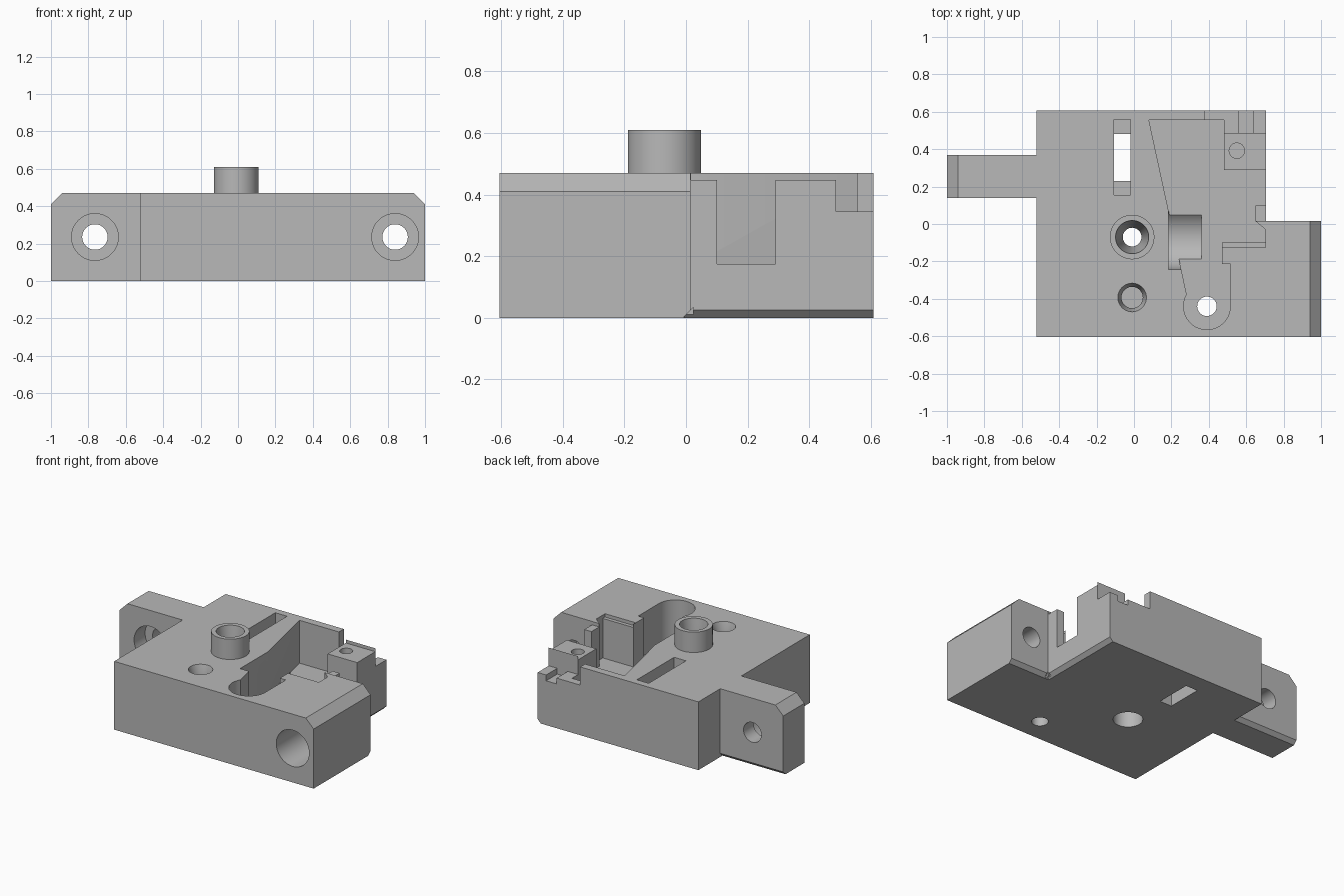
import bpy, bmesh, math
from mathutils import Matrix, Vector

old = bpy.data.objects.get("Cube")
if old:
    bpy.data.objects.remove(old)

grey = bpy.data.materials.new("grey plastic")
grey.use_nodes = True
COLOR = (0.48, 0.48, 0.48, 1)
grey.diffuse_color = COLOR
grey.node_tree.nodes["Principled BSDF"].inputs["Base Color"].default_value = COLOR


def finish(bm, name):
    bmesh.ops.recalc_face_normals(bm, faces=bm.faces)
    mesh = bpy.data.meshes.new(name)
    bm.to_mesh(mesh)
    bm.free()
    ob = bpy.data.objects.new(name, mesh)
    bpy.context.collection.objects.link(ob)
    mesh.materials.append(grey)
    return ob


def prism(name, points, lo, hi, axis="z"):
    """Extrude a 2D outline along an axis; the outline uses the other two axes in order."""
    place = {"x": lambda a, b: (lo, a, b),
             "y": lambda a, b: (a, lo, b),
             "z": lambda a, b: (a, b, lo)}[axis]
    step = Vector([hi - lo if axis == c else 0 for c in "xyz"])
    bm = bmesh.new()
    face = bm.faces.new([bm.verts.new(place(a, b)) for a, b in points])
    grown = bmesh.ops.extrude_face_region(bm, geom=[face])["geom"]
    bmesh.ops.translate(bm, vec=step, verts=[g for g in grown if isinstance(g, bmesh.types.BMVert)])
    return finish(bm, name)


def box(name, x0, x1, y0, y1, z0, z1):
    return prism(name, [(x0, y0), (x1, y0), (x1, y1), (x0, y1)], z0, z1)


def rod(name, center, r, lo, hi, axis="z", r_top=None):
    """Cylinder or cone along an axis; center gives the other two coordinates in order."""
    bm = bmesh.new()
    bmesh.ops.create_cone(bm, cap_ends=True, segments=48, radius1=r,
                          radius2=r if r_top is None else r_top, depth=hi - lo)
    mid, (a, b) = (lo + hi) / 2, center
    turn = {"x": Matrix.Rotation(math.pi / 2, 4, "Y"),
            "y": Matrix.Rotation(-math.pi / 2, 4, "X"), "z": Matrix()}[axis]
    spot = {"x": (mid, a, b), "y": (a, mid, b), "z": (a, b, mid)}[axis]
    bm.transform(Matrix.Translation(spot) @ turn)
    return finish(bm, name)


# Block with two mounting ears
TOP = 0.47
body = prism("mounting_block", [
    (-0.52, -0.605), (1, -0.605), (1, 0.015), (0.705, 0.015), (0.705, 0.608), (-0.52, 0.608),
    (-0.52, 0.37), (-1, 0.37), (-1, 0.14), (-0.52, 0.14)], 0, TOP)


def combine(tool, operation="DIFFERENCE"):
    mod = body.modifiers.new("shape", "BOOLEAN")
    mod.operation, mod.solver, mod.object = operation, "EXACT", tool
    bpy.context.view_layer.objects.active = body
    bpy.ops.object.modifier_apply(modifier=mod.name)
    bpy.data.objects.remove(tool)


# Hollow boss on top
combine(rod("boss", (-0.01, -0.07), 0.119, 0.4, 0.61), "UNION")

# Chamfers on the ear tops
for s in (-1, 1):
    combine(prism("ear_chamfer", [(s * 0.93, 0.48), (s * 1.01, 0.4), (s * 1.01, 0.48)], -0.7, 0.7, "y"))

# Chamfers under the back of the ears and under the right wall
for y, x0, x1 in ((0.015, 0.69, 1.1), (0.37, -1.1, -0.52)):
    combine(prism("under_chamfer", [(y - 0.035, -0.01), (y + 0.01, 0.035), (y + 0.01, -0.01)], x0, x1, "x"))
combine(prism("under_chamfer", [(0.67, -0.01), (0.715, 0.035), (0.715, -0.01)], -0.005, 0.7, "y"))

# Lever pocket with a rounded end
cx, cy, r = 0.39, -0.44, 0.125
arc = [(cx + r * math.cos(math.radians(a)), cy + r * math.sin(math.radians(a)))
       for a in range(150, 361, 10)]
combine(prism("lever_pocket", [(0.08, 0.555)] + arc + [
    (0.515, -0.215), (0.47, -0.215), (0.47, -0.1), (0.704, -0.1), (0.704, -0.03), (0.65, 0.015),
    (0.65, 0.1), (0.72, 0.1), (0.72, 0.29), (0.48, 0.29), (0.48, 0.555)], 0.175, 0.6))
combine(rod("pivot_hole", (cx, cy), 0.052, -0.1, 0.3))

# Round recess in the slanted pocket wall, open at the top
combine(rod("round_recess", (-0.07, 0.3), 0.172, 0.185, 0.36, "x"))
combine(box("recess_opening", 0.185, 0.36, -0.242, 0.1, 0.3, 0.6))

# Lowered ledge, post, corner block and stepped back corner
for x0, x1, y0, y1, z in ((0.47, 0.704, -0.125, -0.09, 0.447),
                          (0.64, 0.72, 0.016, 0.11, 0.447),
                          (0.475, 0.72, 0.28, 0.487, 0.447),
                          (0.38, 0.72, 0.553, 0.62, 0.345),
                          (0.475, 0.72, 0.487, 0.62, 0.345),
                          (0.56, 0.64, 0.487, 0.62, 0.305)):
    combine(box("step", x0, x1, y0, y1, z, 0.6))
combine(rod("corner_hole", (0.55, 0.392), 0.041, 0.25, 0.6))

# Funnel through the boss, bored wider from below
combine(rod("funnel", (-0.01, -0.07), 0.05, 0.3, 0.62, r_top=0.09))
combine(rod("funnel_throat", (-0.01, -0.07), 0.05, 0.1, 0.32))
combine(rod("lower_bore", (-0.01, -0.07), 0.092, -0.1, 0.17))

# Blind countersunk hole
combine(rod("countersink", (-0.01, -0.393), 0.057, 0.4, 0.472, r_top=0.077))
combine(rod("blind_hole", (-0.01, -0.393), 0.057, 0.25, 0.41))

# Stepped slot
combine(box("slot_top", -0.108, -0.018, 0.155, 0.56, 0.2, 0.6))
combine(box("slot_through", -0.108, -0.018, 0.23, 0.48, -0.1, 0.3))

# Counterbored screw holes through the ears
for x, front, depth, back in ((-0.765, 0.14, 0.12, 0.37), (0.84, -0.605, 0.5, 0.015)):
    combine(rod("screw_head_bore", (x, 0.235), 0.125, front - 0.05, front + depth, "y"))
    combine(rod("screw_hole", (x, 0.235), 0.068, front, back + 0.05, "y"))

# Smooth the round walls, keep the edges sharp
bpy.ops.object.select_all(action="DESELECT")
body.select_set(True)
bpy.context.view_layer.objects.active = body
bpy.ops.object.shade_smooth_by_angle(angle=math.radians(25))
